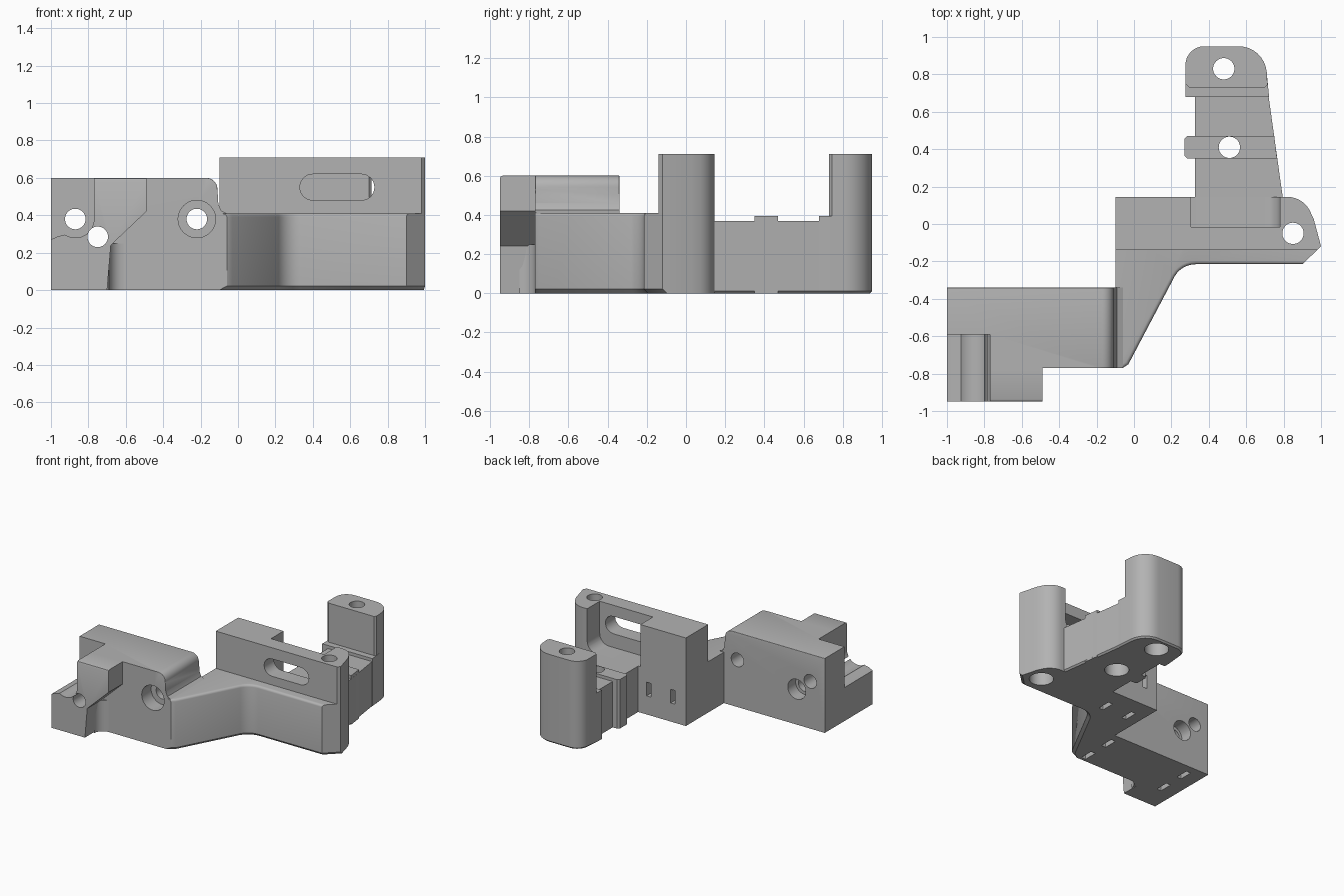
import bpy, bmesh, math
from mathutils import Vector

cube = bpy.data.objects.get("Cube")
if cube:
    bpy.data.objects.remove(cube, do_unlink=True)

grey = bpy.data.materials.new("plain grey")
grey.use_nodes = True
grey.diffuse_color = (0.45, 0.45, 0.45, 1)
grey.node_tree.nodes["Principled BSDF"].inputs["Base Color"].default_value = grey.diffuse_color


def prism(name, pts, axis, a, b):
    """Extrude a 2D profile along an axis from a to b."""
    place = {"x": lambda p, t: (t, p[0], p[1]),
             "y": lambda p, t: (p[0], t, p[1]),
             "z": lambda p, t: (p[0], p[1], t)}[axis]
    bm = bmesh.new()
    low = [bm.verts.new(place(p, a)) for p in pts]
    high = [bm.verts.new(place(p, b)) for p in pts]
    n = len(pts)
    bm.faces.new(low)
    bm.faces.new(high)
    for i in range(n):
        j = (i + 1) % n
        bm.faces.new((low[i], low[j], high[j], high[i]))
    bmesh.ops.recalc_face_normals(bm, faces=bm.faces)
    me = bpy.data.meshes.new(name)
    bm.to_mesh(me)
    bm.free()
    ob = bpy.data.objects.new(name, me)
    bpy.context.collection.objects.link(ob)
    me.materials.append(grey)
    return ob


def arc(cx, cy, r, a0, a1, n=8):
    return [(cx + r * math.cos(math.radians(a0 + (a1 - a0) * i / n)),
             cy + r * math.sin(math.radians(a0 + (a1 - a0) * i / n))) for i in range(n + 1)]


def rect(x0, x1, y0, y1):
    return [(x0, y0), (x1, y0), (x1, y1), (x0, y1)]


def soften(ob, rule, width, segments=1):
    """Bevel the edges whose two ends both satisfy the rule."""
    bm = bmesh.new()
    bm.from_mesh(ob.data)
    edges = [e for e in bm.edges if all(rule(v.co) for v in e.verts)]
    bmesh.ops.bevel(bm, geom=edges, offset=width, segments=segments,
                    profile=0.5, affect='EDGES', clamp_overlap=True)
    bm.to_mesh(ob.data)
    bm.free()


cutters = []


def cut(name, pts, axis, a, b):
    ob = prism(name, pts, axis, a, b)
    ob.hide_render = True
    cutters.append(ob)


def hole(cx, cy, r, axis, a, b):
    cut("hole_cutter", arc(cx, cy, r, 0, 351, 39), axis, a, b)


# Side block with rounded shoulder
shoulder = [(-1, 0), (-.1, 0), (-.1, .41), (-.06, .41), (-.09, .425), (-.105, .46)]
shoulder += arc(-.17, .54, .06, 0, 90) + [(-1, .6)]
block = prism("side_block", shoulder, "y", -.77, -.34)
soften(block, lambda v: v.z > .5 and v.y > -.35, .02, 3)
soften(block, lambda v: v.z > .5 and v.y < -.76 and v.x > -.8, .025, 3)

# Front lug with slanted underside and a fillet to the block
lug = prism("front_lug", [(-1, 0), (-.7, 0), (-.68, .24), (-.49, .42), (-.49, .6), (-1, .6)],
            "y", -.95, -.77)
soften(lug, lambda v: v.z > .59 and v.y < -.94, .015, 2)
fillet = prism("lug_fillet", [(-.71, -.77)] + arc(-.61, -.85, .08, 180, 90) + [(-.61, -.765)],
               "z", 0, .25)

# Bridge plate and the upright wall on it
nose = [(1, -.12), (.96, .03)] + arc(.82, .01, .135, 20, 90) + [(.79, .145)]
bridge = prism("bridge_plate", [(-.1, .145), (-.1, -.77), (-.06, -.77), (-.03, -.75)]
               + arc(.33, -.345, .13, 150, 90, 6) + [(.9, -.215)] + nose, "z", 0, .41)
front_edge = lambda v: v.y < -.1 and v.x > -.07
soften(bridge, lambda v: front_edge(v) and v.z < .01, .03)
soften(bridge, lambda v: front_edge(v) and v.z > .405 and v.x < .95, .018, 3)
wall = prism("upright_wall", [(-.1, .145), (-.1, -.14), (.98, -.14)] + nose, "z", .41, .71)

# Tapered arm, its cross rib and the rear post
arm = prism("arm", [(.325, .145), (.795, .145), (.72, .68), (.325, .68)], "z", 0, .37)
rib = prism("cross_rib", [(.285, .35), (.765, .35), (.75, .47), (.285, .47), (.27, .455), (.27, .365)],
            "z", 0, .395)
tail = arc(.56, .80, .15, 5, 90) + arc(.375, .85, .1, 90, 180)
post_base = prism("post_base", [(.275, .68), (.722, .68)] + tail, "z", 0, .395)
post = prism("rear_post", [(.295, .73), (.70, .73), (.714, .745)] + tail + [(.275, .75)],
             "z", .395, .71)
for part in (arm, post_base):
    soften(part, lambda v: v.z < .01 and (v.x > .65 or v.y > .7), .012)

# Open clamp recess in the lug, with a rounded groove
cut("recess_cutter", [(-1.1, .25), (-1, .27), (-.965, .287), (-.93, .295)]
    + arc(-.87, .38, .1, 236, 360, 14) + [(-.77, .75), (-1.1, .75)], "y", -1.1, -.59)

# Holes through the block, with counterbores
for cx, cz in ((-.87, .38), (-.75, .285), (-.22, .38)):
    hole(cx, cz, .055, "y", -1.1, -.2)
hole(-.75, .285, .08, "y", -.44, -.2)
hole(-.22, .38, .1, "y", -.9, -.65)

# Vertical screw holes, with counterbores underneath
for cx, cy in ((.48, .83), (.51, .41), (.85, -.05)):
    hole(cx, cy, .057, "z", -.1, .9)
    hole(cx, cy, .09, "z", -.1, .13)

# Wall pocket open to the top, and the long slot
cut("pocket_cutter", [(.305, .9), (.305, .37)] + arc(.70, .45, .08, 270, 360) + [(.78, .9)],
    "y", -.015, .146)
cut("slot_cutter", arc(.40, .55, .07, 90, 270) + arc(.66, .55, .07, 270, 450), "y", -.3, .1)

# Small slots in the underside and the wall's back
for cx, cy in ((.23, -.05), (.01, -.05), (-.14, -.46), (-.14, -.69), (-.865, -.46), (-.865, -.69)):
    cut("base_slot_cutter", rect(cx - .02, cx + .02, cy - .055, cy + .055), "z", -.1, .1)
for cx in (.23, .015):
    cut("back_slot_cutter", rect(cx - .02, cx + .02, .15, .26), "y", .05, .3)


def bounds(ob):
    cs = [v.co for v in ob.data.vertices]
    return [(min(c[i] for c in cs), max(c[i] for c in cs)) for i in range(3)]


# Apply each cutter to the parts it touches
parts = [block, lug, fillet, bridge, wall, arm, rib, post_base, post]
for part in parts:
    bpy.ops.object.select_all(action='DESELECT')
    bpy.context.view_layer.objects.active = part
    part.select_set(True)
    for c in cutters:
        if all(p[0] < q[1] and q[0] < p[1] for p, q in zip(bounds(part), bounds(c))):
            m = part.modifiers.new("cut", 'BOOLEAN')
            m.operation, m.solver, m.object = 'DIFFERENCE', 'EXACT', c
            bpy.ops.object.modifier_apply(modifier=m.name)
    bpy.ops.object.shade_smooth_by_angle(angle=math.radians(32))
for c in cutters:
    bpy.data.objects.remove(c, do_unlink=True)
